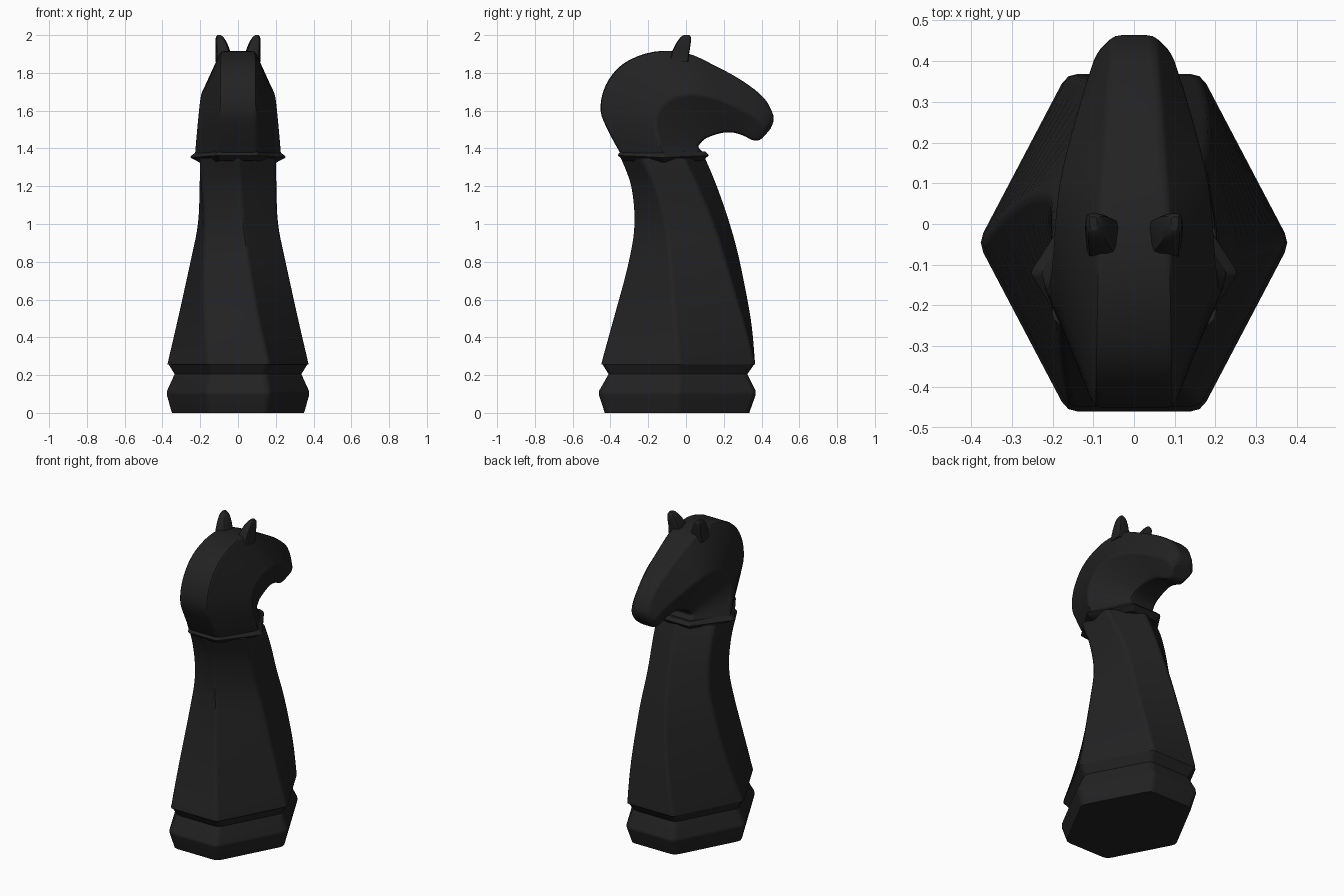
import bpy, bmesh, math
from mathutils import Vector

if "Cube" in bpy.data.objects:
    bpy.data.objects.remove(bpy.data.objects["Cube"])

black = bpy.data.materials.new("black")
black.diffuse_color = (0.016, 0.016, 0.017, 1)
black.use_nodes = True
black.node_tree.nodes["Principled BSDF"].inputs["Base Color"].default_value = black.diffuse_color


def soften(pts, r):
    """Round each corner of a closed ring into three points."""
    out = []
    for i, p in enumerate(pts):
        a, b = pts[i - 1], pts[(i + 1) % len(pts)]
        pa = p + (a - p).normalized() * min(r, (a - p).length * 0.35)
        pb = p + (b - p).normalized() * min(r, (b - p).length * 0.35)
        out += [pa, (pa + pb) / 4 + p / 2, pb]
    return out


def spline(rows, n=4):
    """Smooth interpolation through rows of numbers."""
    out = []
    for i in range(len(rows) - 1):
        p1, p2 = rows[i], rows[i + 1]
        p0, p3 = rows[max(i - 1, 0)], rows[min(i + 2, len(rows) - 1)]
        for k in range(n):
            t = k / n
            out.append([0.5 * (2 * b + (c - a) * t + (2 * a - 5 * b + 4 * c - d) * t * t
                               + (3 * b - a - 3 * c + d) * t ** 3)
                        for a, b, c, d in zip(p0, p1, p2, p3)])
    return out + [list(rows[-1])]


def loft(name, rings):
    bm = bmesh.new()
    vs = [[bm.verts.new(p) for p in ring] for ring in rings]
    n = len(vs[0])
    for a, b in zip(vs, vs[1:]):
        for i in range(n):
            j = (i + 1) % n
            bm.faces.new((a[i], a[j], b[j], b[i]))
    bm.faces.new(vs[0][::-1])
    bm.faces.new(vs[-1])
    bmesh.ops.recalc_face_normals(bm, faces=bm.faces)
    me = bpy.data.meshes.new(name)
    bm.to_mesh(me)
    bm.free()
    me.materials.append(black)
    ob = bpy.data.objects.new(name, me)
    bpy.context.collection.objects.link(ob)
    bpy.ops.object.select_all(action='DESELECT')
    ob.select_set(True)
    bpy.context.view_layer.objects.active = ob
    bpy.ops.object.shade_smooth_by_angle(angle=math.radians(35))
    wn = ob.modifiers.new("weighted", 'WEIGHTED_NORMAL')
    wn.keep_sharp = True
    return ob


def hexring(row, r):
    """Hexagon from back edge, side corner and front edge: (y, z, half width) each."""
    yo, zo, c, ym, zm, w, yi, zi, ci = row
    pts = [Vector(p) for p in ((c, yo, zo), (w, ym, zm), (ci, yi, zi),
                               (-ci, yi, zi), (-w, ym, zm), (-c, yo, zo))]
    return soften(pts, r)


HEX_EDGE = ((.43, -1), (1, 0), (.43, 1), (-.43, 1), (-1, 0), (-.43, -1))
HEX_POINT = ((0, -1), (1, -.5), (1, .5), (0, 1), (-1, .5), (-1, -.5))


def level(z, back, front, w, r=.028, twist=0):
    """Horizontal hexagon, turning from edge-on to point-on as twist goes 0 to 1."""
    mid, half = (back + front) / 2, (front - back) / 2
    pts = []
    for (ax, ay), (bx, by) in zip(HEX_EDGE, HEX_POINT):
        x, y = ax + (bx - ax) * twist, ay + (by - ay) * twist
        pts.append(Vector((x * w, mid + y * half, z)))
    return soften(pts, r)


# stepped base
loft("base", [level(*r) for r in (
    (0, -.43, .335, .356), (.012, -.434, .339, .36), (.095, -.461, .369, .383),
    (.115, -.461, .369, .383), (.205, -.41, .325, .342))])

# flared neck, twisting as it rises
neck = [(.262, -.445, .364, .375), (.28, -.443, .364, .373),
        (.5, -.385, .345, .322), (.8, -.308, .29, .256),
        (1.0, -.278, .237, .215), (1.2, -.295, .168, .204),
        (1.35, -.35, .105, .202)]
loft("neck", [level(.205, -.41, .325, .342)] +
     [level(*r, r=.02, twist=min(1, max(0, (r[0] - .28) / 1.02)))
      for r in spline(neck, 5)])

# collar with a thin pointed rim
collar = [(-.33, 1.335, .09, -.12, 1.322, .2, .09, 1.335, .09),
          (-.361, 1.363, .1, -.12, 1.352, .256, .12, 1.363, .1),
          (-.358, 1.37, .1, -.12, 1.361, .252, .117, 1.37, .1),
          (-.345, 1.385, .1, -.12, 1.38, .225, .1, 1.385, .095)]
loft("collar", [hexring(r, .012) for r in collar])

# horse head: sections fan from the collar round to the nose
head = [(-.345, 1.37, .1, -.12, 1.37, .232, .10, 1.37, .095),
        (-.405, 1.48, .098, -.15, 1.46, .224, .067, 1.405, .09),
        (-.452, 1.60, .097, -.16, 1.56, .214, .075, 1.425, .088),
        (-.425, 1.735, .096, -.12, 1.635, .206, .10, 1.45, .086),
        (-.33, 1.85, .095, -.05, 1.675, .2, .14, 1.468, .084),
        (-.17, 1.912, .092, .03, 1.687, .194, .18, 1.48, .08),
        (0, 1.905, .086, .11, 1.678, .184, .215, 1.485, .075),
        (.15, 1.84, .076, .20, 1.65, .163, .26, 1.482, .07),
        (.30, 1.757, .065, .30, 1.605, .135, .31, 1.465, .063),
        (.41, 1.67, .056, .38, 1.56, .11, .345, 1.447, .057),
        (.457, 1.59, .05, .412, 1.53, .098, .37, 1.442, .052),
        (.463, 1.545, .046, .425, 1.507, .086, .387, 1.444, .047),
        (.448, 1.505, .038, .432, 1.485, .062, .405, 1.455, .038)]
loft("head", [hexring(r, .018) for r in spline(head, 4)])

# ears
ear = [(.078, -.036, 1.86, .044, .05), (.078, -.03, 1.90, .042, .048),
       (.087, -.015, 1.95, .034, .041), (.096, -.002, 1.985, .023, .03),
       (.1, .003, 2.0, .01, .016)]
for side, s in (("left", -1), ("right", 1)):
    rings = []
    for x, y, z, rx, ry in spline(ear, 3):
        pts = [Vector((s * (x + a * rx), y + b * ry, z))
               for a, b in ((1, 1), (-1, .85), (-.85, -1), (.85, -1))]
        rings.append(soften(pts, .02))
    loft(side + "_ear", rings)
